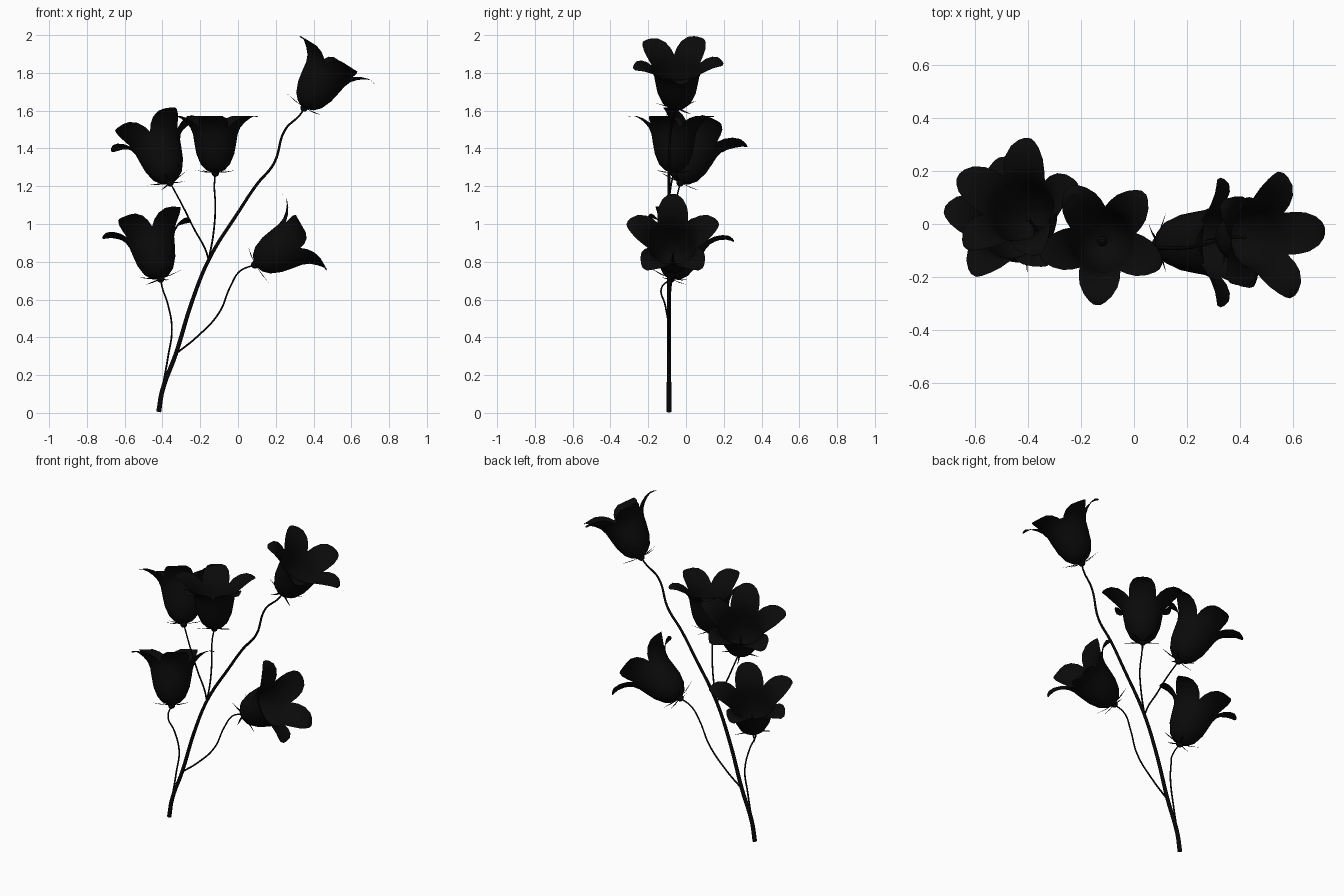
import bpy, bmesh
from math import sin, cos, radians, tau
from mathutils import Vector, Matrix

if "Cube" in bpy.data.objects:
    bpy.data.objects.remove(bpy.data.objects["Cube"])


def material(name, value):
    m = bpy.data.materials.new(name)
    m.use_nodes = True
    color = (value, value, value, 1)
    m.diffuse_color = color
    m.node_tree.nodes["Principled BSDF"].inputs["Base Color"].default_value = color
    return m


PETAL = material("petal black", 0.003)
STEM = material("stem black", 0.002)

# Bell profile rows: height along axis, radius, half angle of one petal
ROWS = [(0, .012, 36), (.015, .048, 36), (.045, .077, 36), (.1, .1, 36),
        (.16, .111, 36), (.205, .118, 36), (.24, .132, 36), (.268, .156, 30),
        (.29, .184, 23), (.303, .212, 14.5), (.301, .232, 7.5), (.296, .242, 3)]
ACROSS = 6


def finish(obj, mat):
    obj.data.materials.append(mat)
    bpy.ops.object.select_all(action='DESELECT')
    obj.select_set(True)
    bpy.context.view_layer.objects.active = obj
    bpy.ops.object.shade_smooth_by_angle(angle=radians(50))


def mesh_object(name, bm, frame, mat):
    bmesh.ops.remove_doubles(bm, verts=bm.verts, dist=0.0005)
    bmesh.ops.recalc_face_normals(bm, faces=bm.faces)
    bm.transform(frame)
    me = bpy.data.meshes.new(name)
    bm.to_mesh(me)
    bm.free()
    obj = bpy.data.objects.new(name, me)
    bpy.context.collection.objects.link(obj)
    finish(obj, mat)


def bell(name, frame):
    # Five petals fused into a cup below the notches, flaring at the rim
    bm = bmesh.new()
    for p in range(5):
        grid = []
        for h, r, half in ROWS:
            row = []
            for i in range(ACROSS + 1):
                w = 2 * i / ACROSS - 1
                a = p * tau / 5 + w * radians(half)
                row.append(bm.verts.new((r * cos(a), r * sin(a), h)))
            grid.append(row)
        for low, high in zip(grid, grid[1:]):
            for i in range(ACROSS):
                bm.faces.new((low[i], low[i + 1], high[i + 1], high[i]))
    mesh_object(name, bm, frame, PETAL)


def calyx(name, frame):
    # Round knob with five thin sepals
    bm = bmesh.new()
    bmesh.ops.create_uvsphere(bm, u_segments=12, v_segments=8, radius=0.02)
    for p in range(5):
        spin = Matrix.Rotation((p + 0.5) * tau / 5, 4, 'Z')
        pts = [(.015, -.007, .002), (.015, .007, .002), (.06, .004, .004), (.115, 0, .015), (.06, -.004, .004)]
        bm.faces.new([bm.verts.new(spin @ Vector(q)) for q in pts])
    mesh_object(name, bm, frame, STEM)


def pistil(name, frame):
    # Short style with a small stigma
    bm = bmesh.new()
    bmesh.ops.create_cone(bm, cap_ends=True, segments=8, radius1=.007, radius2=.004,
                          depth=.12, matrix=Matrix.Translation((0, 0, .06)))
    bmesh.ops.create_uvsphere(bm, u_segments=8, v_segments=6, radius=.009,
                              matrix=Matrix.Translation((0, 0, .12)))
    mesh_object(name, bm, frame, PETAL)


def flower(name, base, axis, first_petal, size):
    z = Vector(axis).normalized()
    x = Vector(first_petal)
    x = (x - z * x.dot(z)).normalized()
    y = z.cross(x)
    turn = Matrix((x, y, z)).transposed().to_4x4()
    frame = Matrix.Translation(base) @ turn @ Matrix.Scale(size, 4)
    bell(name + "_bell", frame)
    calyx(name + "_calyx", frame)
    pistil(name + "_pistil", frame)


def stem(name, points, thick, thin):
    cu = bpy.data.curves.new(name, 'CURVE')
    cu.dimensions = '3D'
    cu.bevel_depth = 1
    cu.bevel_resolution = 2
    cu.resolution_u = 6
    cu.use_fill_caps = True
    sp = cu.splines.new('BEZIER')
    sp.bezier_points.add(len(points) - 1)
    for i, (bp, co) in enumerate(zip(sp.bezier_points, points)):
        bp.co = co
        bp.handle_left_type = bp.handle_right_type = 'AUTO'
        bp.radius = thick + (thin - thick) * i / (len(points) - 1)
    obj = bpy.data.objects.new(name, cu)
    bpy.context.collection.objects.link(obj)
    bpy.ops.object.select_all(action='DESELECT')
    obj.select_set(True)
    bpy.context.view_layer.objects.active = obj
    bpy.ops.object.convert(target='MESH')
    finish(bpy.context.view_layer.objects.active, STEM)


# Blossoms
flower("top_flower", (.35, -.05, 1.615), (.19, .002, .3), (.15, .02, -.12), 1.03)
flower("middle_flower", (-.12, -.065, 1.27), (0, 0, 1), (-.02, -.24, 0), 1)
flower("upper_right_flower", (-.36, -.03, 1.22), (-.1, .125, .29), (.06, .21, -.11), 1.06)
flower("lower_left_flower", (.09, -.07, .785), (.28, 0, .16), (-.13, 0, .23), 1.05)
flower("lower_right_flower", (-.41, -.08, .71), (-.07, .1, .29), (-.22, .03, -.08), 1.04)

# Main stem and side stalks
stem("main_stem", [(-.42, -.09, .005), (-.4, -.09, .12), (-.33, -.09, .31), (-.24, -.09, .6),
                   (-.15, -.09, .82), (0, -.09, 1.06), (.1, -.09, 1.21), (.19, -.09, 1.32),
                   (.25, -.08, 1.5), (.33, -.06, 1.58), (.35, -.05, 1.615)], .013, .004)
stem("middle_stalk", [(-.155, -.09, .81), (-.13, -.09, .95), (-.12, -.09, 1.1),
                      (-.125, -.08, 1.2), (-.12, -.065, 1.27)], .005, .004)
stem("upper_right_stalk", [(-.155, -.09, .81), (-.175, -.085, .87), (-.23, -.075, .97),
                           (-.29, -.06, 1.09), (-.36, -.03, 1.22)], .005, .004)
stem("lower_left_stalk", [(-.32, -.09, .32), (-.22, -.09, .4), (-.1, -.09, .53),
                          (-.04, -.08, .67), (.01, -.07, .75), (.09, -.07, .785)], .005, .004)
stem("lower_right_stalk", [(-.4, -.09, .13), (-.37, -.09, .3), (-.35, -.09, .44),
                           (-.37, -.11, .57), (-.4, -.13, .66), (-.41, -.08, .71)], .005, .004)
